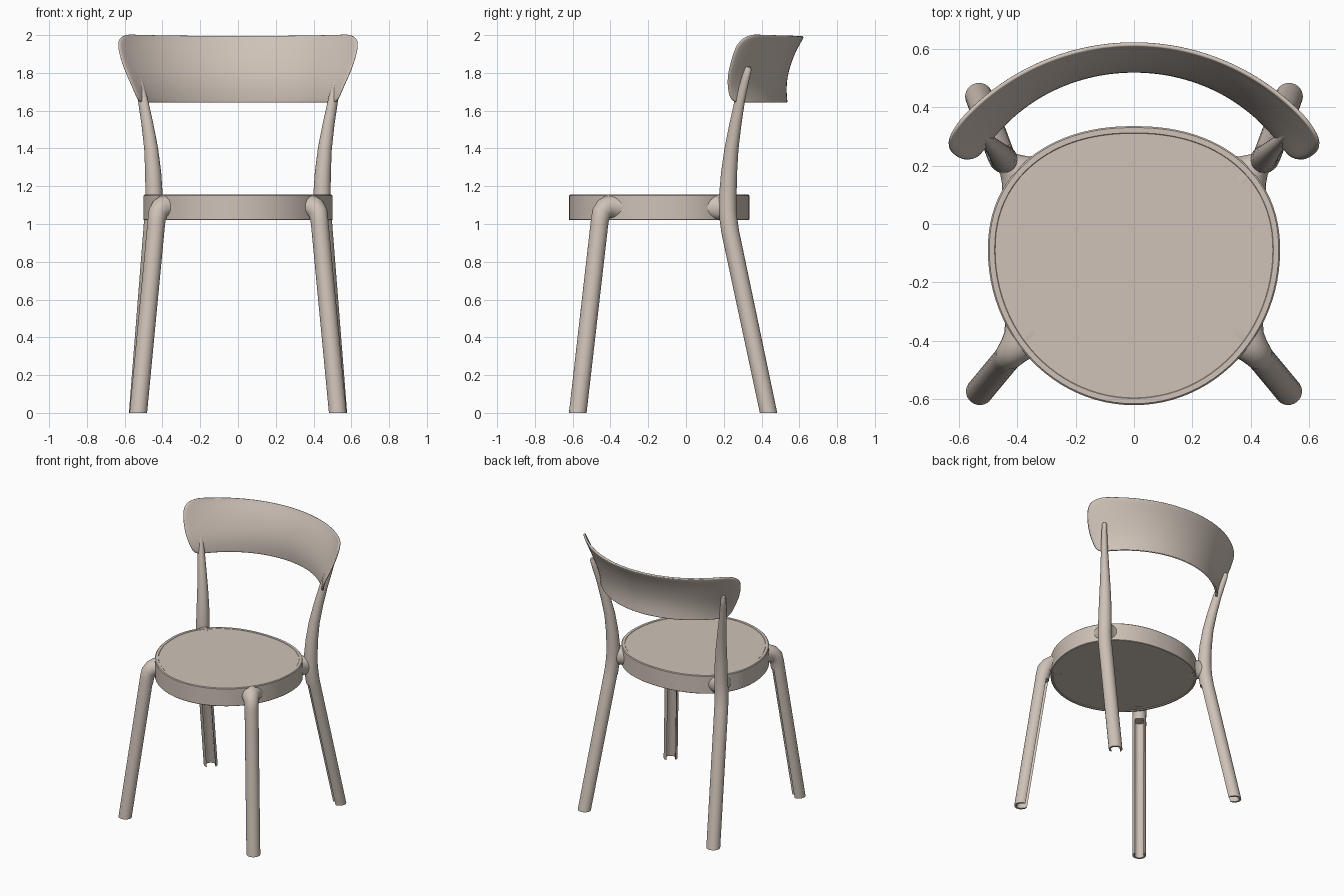
import bpy, bmesh
from math import sin, cos, pi, radians
from mathutils import Vector

cube = bpy.data.objects.get("Cube")
if cube:
    bpy.data.objects.remove(cube)

BEIGE = (0.62, 0.54, 0.475, 1)
mat = bpy.data.materials.new("warm_beige_plastic")
mat.use_nodes = True
mat.diffuse_color = BEIGE
bsdf = mat.node_tree.nodes["Principled BSDF"]
bsdf.inputs["Base Color"].default_value = BEIGE
bsdf.inputs["Roughness"].default_value = 0.6


def finish(name, bm, angle=40):
    """Turn a bmesh into a smooth-shaded object with the shared colour."""
    bmesh.ops.recalc_face_normals(bm, faces=bm.faces)
    mesh = bpy.data.meshes.new(name)
    bm.to_mesh(mesh)
    bm.free()
    mesh.materials.append(mat)
    obj = bpy.data.objects.new(name, mesh)
    bpy.context.collection.objects.link(obj)
    bpy.ops.object.select_all(action='DESELECT')
    obj.select_set(True)
    bpy.context.view_layer.objects.active = obj
    bpy.ops.object.shade_smooth_by_angle(angle=radians(angle))
    return obj


def loft(rings):
    """Skin a list of closed rings of points and cap both ends."""
    bm = bmesh.new()
    loops = [[bm.verts.new(p) for p in ring] for ring in rings]
    for lo, hi in zip(loops, loops[1:]):
        for i in range(len(lo)):
            j = (i + 1) % len(lo)
            bm.faces.new((lo[i], lo[j], hi[j], hi[i]))
    bm.faces.new(loops[0][::-1])
    bm.faces.new(loops[-1])
    return bm


# Seat: rounded outline, fuller at the back, with a shallow step on top
def seat_ring(inset, z, n=96):
    ring = []
    for i in range(n):
        c, s = cos(2 * pi * i / n), sin(2 * pi * i / n)
        power = 2 / 2.2 if s > 0 else 1
        x = abs(c) ** power * (0.5 - inset) * (1 if c > 0 else -1)
        depth = 0.425 if s > 0 else 0.53
        y = abs(s) ** power * (depth - inset) * (1 if s > 0 else -1)
        ring.append((x, y - 0.09, z))
    return ring


seat_profile = [(0.016, 1.025), (0.014, 1.02), (0.003, 1.02), (0, 1.023),
                (0, 1.150), (0.005, 1.155), (0.023, 1.155), (0.025, 1.153)]
finish("seat", loft([seat_ring(d, z) for d, z in seat_profile]))


# Legs: swept section with an open channel on the inner side
def section(centre, tangent, out, width, depth, groove):
    side = Vector((-out.y, out.x, 0))
    side = (side - tangent * side.dot(tangent)).normalized()
    normal = side.cross(tangent).normalized()
    mouth, pts = radians(140), []
    for k in range(21):
        a = mouth * (2 * k / 20 - 1)
        pts.append((cos(a), sin(a)))
    for k in range(1, 12):
        t = k / 12
        closed = mouth + t * (2 * pi - 2 * mouth)
        inner = mouth * (1 - 2 * t)
        flat = Vector((cos(closed), sin(closed)))
        cut = Vector((cos(inner), sin(inner))) * 0.7
        pts.append(flat.lerp(cut, groove))
    return [centre + normal * (p[0] * depth) + side * (p[1] * width) for p in pts]


def sweep(name, rows, out, sx):
    """Rows hold x, y, z, half width, half depth, groove amount."""
    path = [Vector((r[0] * sx, r[1], r[2])) for r in rows]
    out = Vector((out[0] * sx, out[1], 0)).normalized()
    rings = []
    for i, r in enumerate(rows):
        tangent = path[min(i + 1, len(path) - 1)] - path[max(i - 1, 0)]
        rings.append(section(path[i], tangent.normalized(), out, *r[3:]))
    if rows[0][2] == 0:
        for p in rings[0]:
            p.z = 0
    return finish(name, loft(rings), 50)


front_leg = [(.528, -.573, 0, .047, .047, 1), (.436, -.462, .97, .047, .047, 1),
             (.435, -.461, .98, .047, .047, 0), (.431, -.456, 1.02, .047, .048, 0),
             (.424, -.447, 1.06, .050, .052, 0), (.410, -.431, 1.080, .055, .058, 0),
             (.393, -.411, 1.087, .066, .063, 0), (.375, -.391, 1.088, .088, .066, 0),
             (.350, -.361, 1.088, .125, .066, 0)]
rear_leg = [(.531, .437, 0, .047, .047, 1), (.456, .236, .95, .047, .047, 1),
            (.455, .234, .96, .047, .047, 0), (.450, .224, 1.03, .047, .047, 0),
            (.446, .221, 1.09, .047, .047, 0), (.445, .222, 1.16, .046, .046, 0),
            (.449, .228, 1.27, .043, .042, 0), (.460, .241, 1.40, .037, .037, 0),
            (.480, .262, 1.53, .030, .033, 0), (.504, .286, 1.66, .024, .029, 0),
            (.526, .311, 1.76, .020, .025, 0), (.538, .328, 1.82, .017, .021, 0),
            (.540, .331, 1.832, .011, .014, 0)]
rear_joint = [(.455, .228, 1.088, .034, .058, 0), (.427, .204, 1.088, .046, .063, 0),
              (.406, .184, 1.088, .066, .066, 0), (.390, .168, 1.088, .092, .066, 0),
              (.365, .146, 1.088, .125, .066, 0)]
for side_name, sx in (("left", 1), ("right", -1)):
    sweep("front_leg_" + side_name, front_leg, (.65, -.76), sx)
    sweep("rear_leg_and_post_" + side_name, rear_leg, (.65, .76), sx)
    sweep("rear_joint_" + side_name, rear_joint, (.75, .66), sx)

# Backrest: curved band flaring towards the top, with rounded ends
# Rows hold z, arc radius, rearmost y, end angle
band = [(1.643, .635, .538, 54), (1.649, .635, .537, 56.5), (1.67, .642, .535, 58),
        (1.72, .668, .532, 57.5), (1.78, .715, .537, 56), (1.85, .765, .556, 54.2),
        (1.91, .788, .580, 54), (1.955, .798, .602, 53.7), (1.98, .802, .615, 52.2),
        (1.994, .803, .621, 50), (2.001, .804, .624, 47)]
bm = bmesh.new()
cols = 32
grid = []
for z, radius, back, end in band:
    row = []
    for k in range(cols + 1):
        u = 2 * k / cols - 1
        a = radians(end) * u
        dip = 0.01 * (1 - u * u) * max(0, (z - 1.9) / 0.1)
        row.append(bm.verts.new((radius * sin(a), back - radius * (1 - cos(a)), z - dip)))
    grid.append(row)
for lo, hi in zip(grid, grid[1:]):
    for k in range(cols):
        bm.faces.new((lo[k], hi[k], hi[k + 1], lo[k + 1]))
bmesh.ops.recalc_face_normals(bm, faces=bm.faces)
# normals face backwards so the thickness grows forwards
bm.faces.ensure_lookup_table()
bm.normal_update()
flip = bm.faces[len(bm.faces) // 2].normal.y < 0
backrest = finish("backrest", bm, 60)
if flip:
    backrest.data.flip_normals()
solid = backrest.modifiers.new("thickness", 'SOLIDIFY')
solid.thickness = 0.015
solid.offset = -1
soft = backrest.modifiers.new("soft_edges", 'SUBSURF')
soft.levels = soft.render_levels = 1
